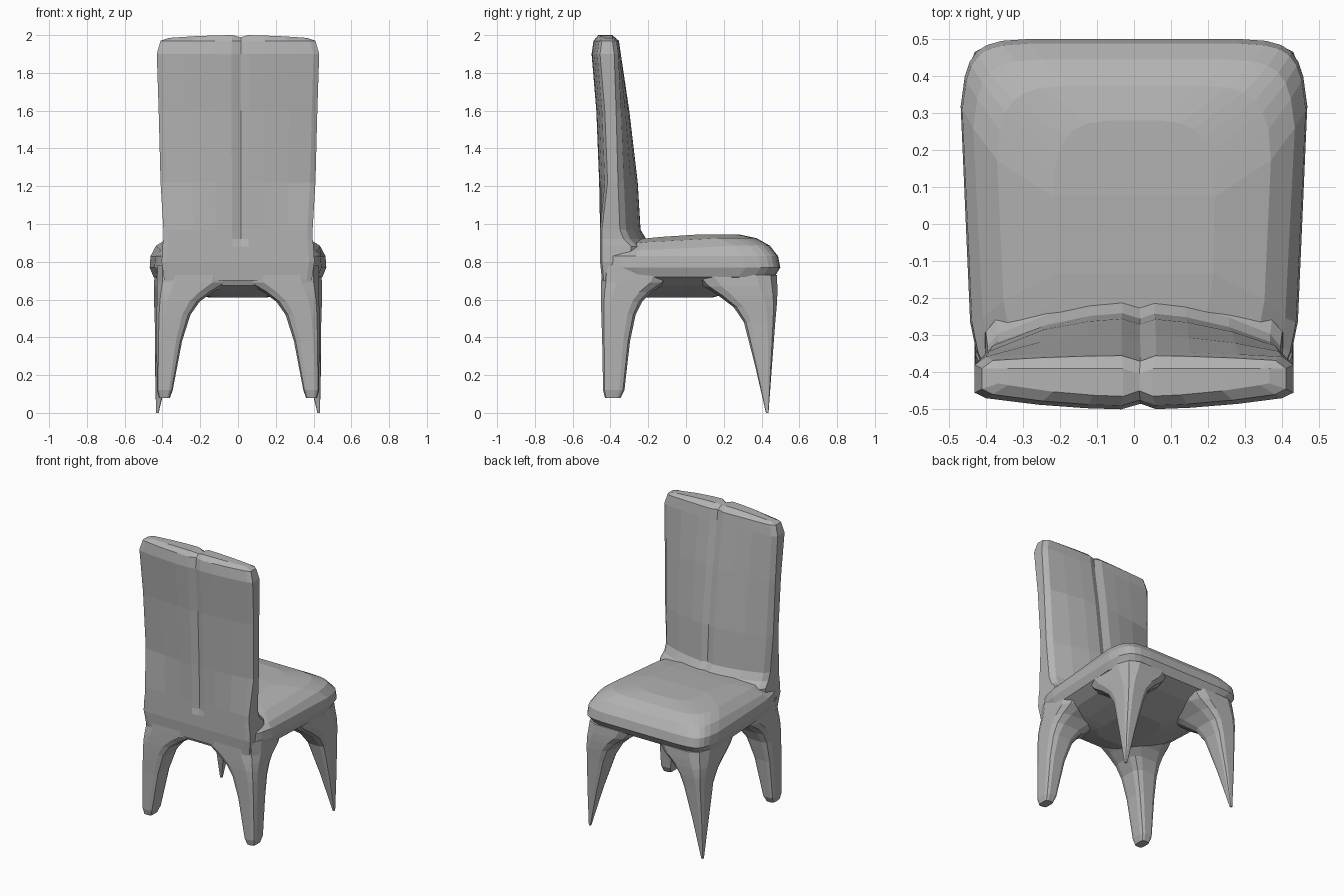
import bpy
import bmesh
from math import cos, sin, tau, copysign

cube = bpy.data.objects.get("Cube")
if cube:
    bpy.data.objects.remove(cube, do_unlink=True)

grey = bpy.data.materials.new("plain grey")
grey.use_nodes = True
grey.diffuse_color = (0.45, 0.45, 0.45, 1)
grey.node_tree.nodes["Principled BSDF"].inputs["Base Color"].default_value = grey.diffuse_color


def loft(name, rings):
    """Skin a stack of equal-length rings and cap both ends."""
    bm = bmesh.new()
    loops = [[bm.verts.new(p) for p in ring] for ring in rings]
    n = len(loops[0])
    for low, high in zip(loops, loops[1:]):
        for i in range(n):
            j = (i + 1) % n
            bm.faces.new((low[i], low[j], high[j], high[i]))
    bm.faces.new(loops[0][::-1])
    bm.faces.new(loops[-1])
    bmesh.ops.triangulate(bm, faces=[f for f in bm.faces if len(f.verts) > 4])
    bmesh.ops.recalc_face_normals(bm, faces=bm.faces)
    mesh = bpy.data.meshes.new(name)
    bm.to_mesh(mesh)
    bm.free()
    mesh.materials.append(grey)
    obj = bpy.data.objects.new(name, mesh)
    bpy.context.collection.objects.link(obj)
    return obj


def rounded(z, x0, x1, y0, y1, power, count):
    """Rounded rectangle filling the given box at height z."""
    ring = []
    for i in range(count):
        a = tau * (i + 0.5) / count
        u, v = (copysign(abs(t) ** (2 / power), t) for t in (cos(a), sin(a)))
        ring.append(((x0 + x1) / 2 + u * (x1 - x0) / 2,
                     (y0 + y1) / 2 + v * (y1 - y0) / 2, z))
    return ring


# Cushioned seat: height, half width, back, front, corner squareness
seat_levels = [
    (0.61, 0.15, -0.24, 0.14, 4), (0.64, 0.26, -0.33, 0.24, 4),
    (0.675, 0.37, -0.42, 0.36, 5), (0.72, 0.45, -0.44, 0.47, 8),
    (0.77, 0.473, -0.445, 0.50, 9), (0.83, 0.468, -0.445, 0.488, 9),
    (0.885, 0.435, -0.44, 0.445, 8), (0.925, 0.37, -0.41, 0.375, 6),
    (0.945, 0.22, -0.34, 0.28, 4),
]


def seat_ring(z, half, back, front, power):
    ring = []
    for x, y, h in rounded(z, -half, half, back, front, power, 28):
        # narrower towards the back, sagging where it meets the backrest
        taper = 1 - 0.3 * max(0, -y - 0.05) - 0.15 * max(0, y - 0.25)
        sag = 0.1 * max(0, -y) if h > 0.85 else 0
        ring.append((x * taper, y, h - sag))
    return ring


loft("seat", [seat_ring(*level) for level in seat_levels])

# Backrest: height, half width, back surface, front surface, edge front
back_levels = [
    (0.70, 0.39, -0.445, -0.28, -0.34), (0.80, 0.405, -0.455, -0.20, -0.28),
    (0.88, 0.40, -0.455, -0.18, -0.27), (0.92, 0.395, -0.455, -0.21, -0.31),
    (0.97, 0.395, -0.455, -0.24, -0.33), (1.22, 0.41, -0.46, -0.255, -0.34),
    (1.60, 0.42, -0.475, -0.30, -0.35), (1.90, 0.43, -0.50, -0.345, -0.36),
    (1.97, 0.41, -0.49, -0.355, -0.37), (2.00, 0.365, -0.465, -0.39, -0.39),
]
across = (-1, -0.93, -0.6, -0.3, -0.08, 0.04, 0.14, 0.35, 0.65, 0.93, 1)


def back_ring(z, half, back, front, edge):
    rear, face = [], []
    for u in across:
        bulge = 1 - u * u
        # a shallow seam runs down the middle of both faces
        seam = 0.015 if u == 0.04 and z > 0.9 else 0
        tuck = 0.02 if abs(u) == 1 and z < 1.98 else 0
        top = z - (seam * 0.8 + 0.015 * u * u if z > 1.98 else 0)
        rear.append((u * half, back + 0.035 * (1 - bulge) * (z > 1) + seam + tuck * 0.5, top))
        face.append((u * half, edge + (front - edge) * bulge - seam - tuck, top))
    return rear + face[::-1]


loft("backrest", [back_ring(*level) for level in back_levels])

# Legs: height, inner x, outer x, rear y, forward y
pointed_leg = [
    (0.00, 0.420, 0.434, 0.423, 0.437), (0.25, 0.36, 0.440, 0.365, 0.456),
    (0.48, 0.295, 0.442, 0.305, 0.474), (0.56, 0.26, 0.445, 0.25, 0.482),
    (0.62, 0.20, 0.448, 0.17, 0.486), (0.67, 0.13, 0.448, 0.09, 0.487),
    (0.73, 0.08, 0.445, 0.03, 0.485),
]
blunt_leg = [
    (0.08, 0.36, 0.42, -0.43, -0.345), (0.12, 0.345, 0.43, -0.44, -0.325),
    (0.38, 0.295, 0.432, -0.445, -0.295), (0.52, 0.25, 0.432, -0.45, -0.265),
    (0.59, 0.20, 0.432, -0.452, -0.23), (0.64, 0.13, 0.432, -0.452, -0.18),
    (0.69, 0.04, 0.432, -0.452, -0.10), (0.78, 0.02, 0.43, -0.45, -0.06),
]
for side, sign in (("left", 1), ("right", -1)):
    for kind, levels in (("pointed", pointed_leg), ("blunt", blunt_leg)):
        rings = []
        for z, x0, x1, y0, y1 in levels:
            ring = rounded(z, x0, x1, y0, y1, 4, 12)
            rings.append([(sign * x, y, h) for x, y, h in ring])
        loft(f"{side}_{kind}_leg", rings)
